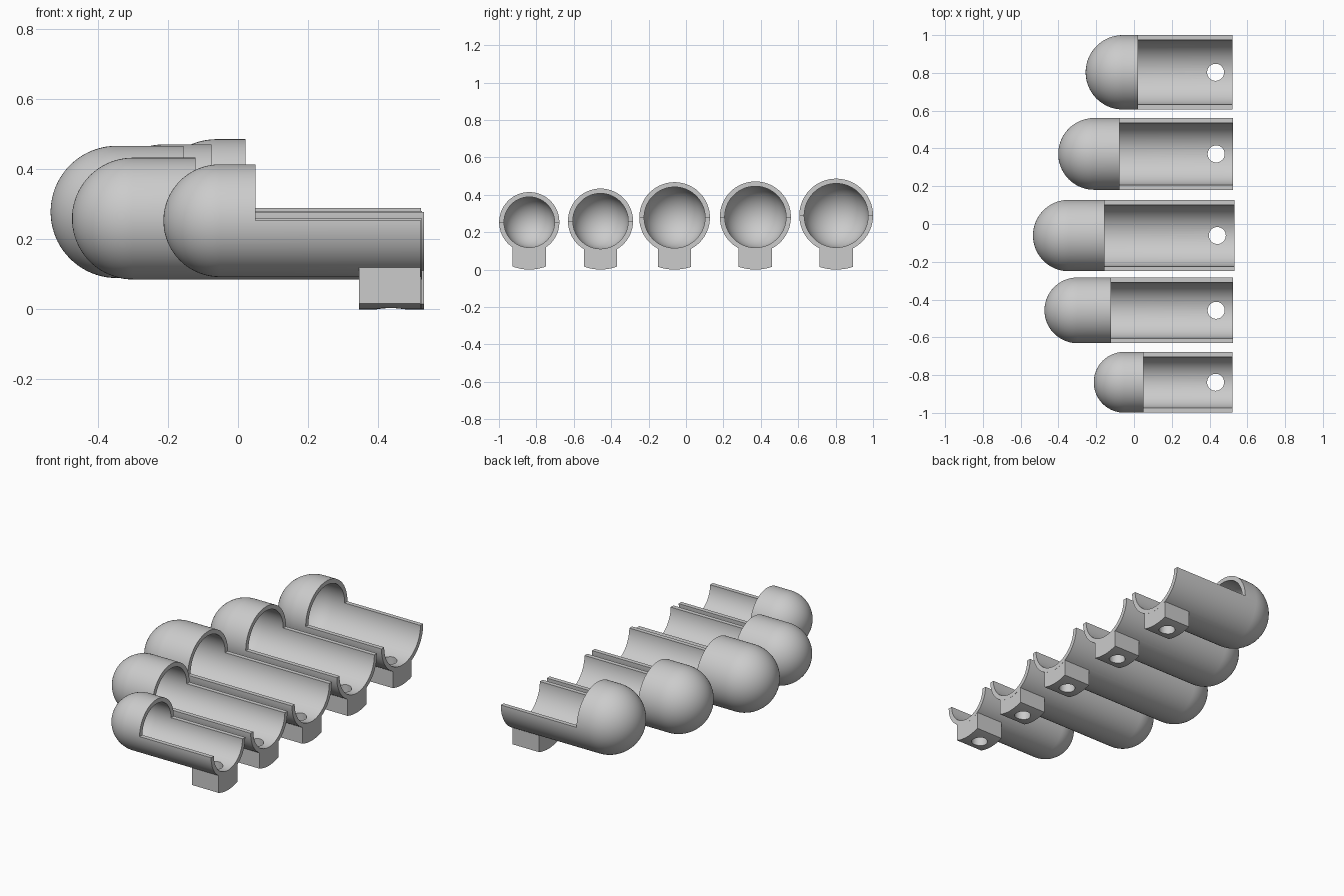
import bpy, bmesh, math
from mathutils import Matrix

default = bpy.data.objects.get("Cube")
if default:
    bpy.data.objects.remove(default)

GREY = (0.6, 0.6, 0.6, 1)
mat = bpy.data.materials.new("light grey plastic")
mat.use_nodes = True
mat.diffuse_color = GREY
mat.node_tree.nodes["Principled BSDF"].inputs["Base Color"].default_value = GREY

WALL = 0.026
SEGMENTS = 72


def arc(radius, start, end, steps):
    """Points on an arc, angles in degrees."""
    angles = [math.radians(start + (end - start) * i / steps) for i in range(steps + 1)]
    return [(radius * math.cos(a), radius * math.sin(a)) for a in angles]


def to_object(bm, name):
    bmesh.ops.recalc_face_normals(bm, faces=bm.faces)
    mesh = bpy.data.meshes.new(name)
    bm.to_mesh(mesh)
    bm.free()
    mesh.materials.append(mat)
    obj = bpy.data.objects.new(name, mesh)
    bpy.context.collection.objects.link(obj)
    return obj


def domed_tube(name, y, z, radius, tip, end):
    """Hollow tube along x, closed by a hemisphere at the tip."""
    centre = tip + radius
    outer = arc(radius, 180, 90, 20) + [(end - centre, radius)]
    inner = arc(radius - WALL, 180, 90, 20) + [(end - centre, radius - WALL)]
    bm = bmesh.new()
    tilt = math.pi / SEGMENTS
    profile = [bm.verts.new((centre + px, y + pr * math.cos(tilt), z + pr * math.sin(tilt)))
               for px, pr in outer + inner[::-1]]
    edges = [bm.edges.new(pair) for pair in zip(profile, profile[1:])]
    bmesh.ops.spin(bm, geom=profile + edges, cent=(0, y, z), axis=(1, 0, 0),
                   angle=math.tau, steps=SEGMENTS)
    bmesh.ops.remove_doubles(bm, verts=bm.verts, dist=0.0001)
    return to_object(bm, name)


def mount_block(y, z, radius, end):
    """Block under the open end, its top and bottom curved around the tube axis."""
    half = 0.089
    top, low = radius - WALL / 2, z
    spread_top = math.degrees(math.asin(half / top))
    spread_low = math.degrees(math.asin(half / low))
    outline = (arc(low, -90 - spread_low, -90 + spread_low, 16)
               + arc(top, -90 + spread_top, -90 - spread_top, 16))
    bm = bmesh.new()
    face = bm.faces.new([bm.verts.new((end - 0.177, y + py, z + pz)) for py, pz in outline])
    grown = bmesh.ops.extrude_face_region(bm, geom=[face])["geom"]
    moved = [v for v in grown if isinstance(v, bmesh.types.BMVert)]
    bmesh.ops.translate(bm, verts=moved, vec=(0.1765, 0, 0))
    return to_object(bm, "mount_block")


def box_cutter(y, z, start):
    bm = bmesh.new()
    bmesh.ops.create_cube(bm, size=1, matrix=Matrix.Translation((start + 0.5, y, z + 0.5)))
    return to_object(bm, "opening_cutter")


def hole_cutter(y, z, x):
    bm = bmesh.new()
    bmesh.ops.create_cone(bm, cap_ends=True, segments=40, radius1=0.045, radius2=0.045,
                          depth=0.4, matrix=Matrix.Translation((x, y, z - 0.2)))
    return to_object(bm, "hole_cutter")


def combine(target, other, operation):
    other.hide_render = True
    mod = target.modifiers.new(operation.lower(), "BOOLEAN")
    mod.operation = operation
    mod.solver = "EXACT"
    mod.object = other
    bpy.context.view_layer.objects.active = target
    bpy.ops.object.modifier_apply(modifier=mod.name)
    bpy.data.objects.remove(other)


# name, y, axis height, radius, tip x, hood edge x, open end x
FINGERS = [
    ("little_finger_sleeve", -0.838, 0.253, 0.161, -0.213, 0.05, 0.522),
    ("ring_finger_sleeve", -0.457, 0.259, 0.174, -0.474, -0.122, 0.525),
    ("middle_finger_sleeve", -0.061, 0.278, 0.189, -0.535, -0.156, 0.531),
    ("index_finger_sleeve", 0.371, 0.281, 0.19, -0.401, -0.076, 0.525),
    ("thumb_sleeve", 0.803, 0.289, 0.197, -0.256, 0.022, 0.522),
]

for name, y, z, radius, tip, hood, end in FINGERS:
    sleeve = domed_tube(name, y, z, radius, tip, end)
    # Open the upper half in front of the hood
    combine(sleeve, box_cutter(y, z, hood), "DIFFERENCE")
    # Add the mount and drill it through
    combine(sleeve, mount_block(y, z, radius, end), "UNION")
    combine(sleeve, hole_cutter(y, z, end - 0.09), "DIFFERENCE")
    bpy.ops.object.select_all(action="DESELECT")
    sleeve.select_set(True)
    bpy.context.view_layer.objects.active = sleeve
    bpy.ops.object.shade_smooth_by_angle(angle=math.radians(30))
